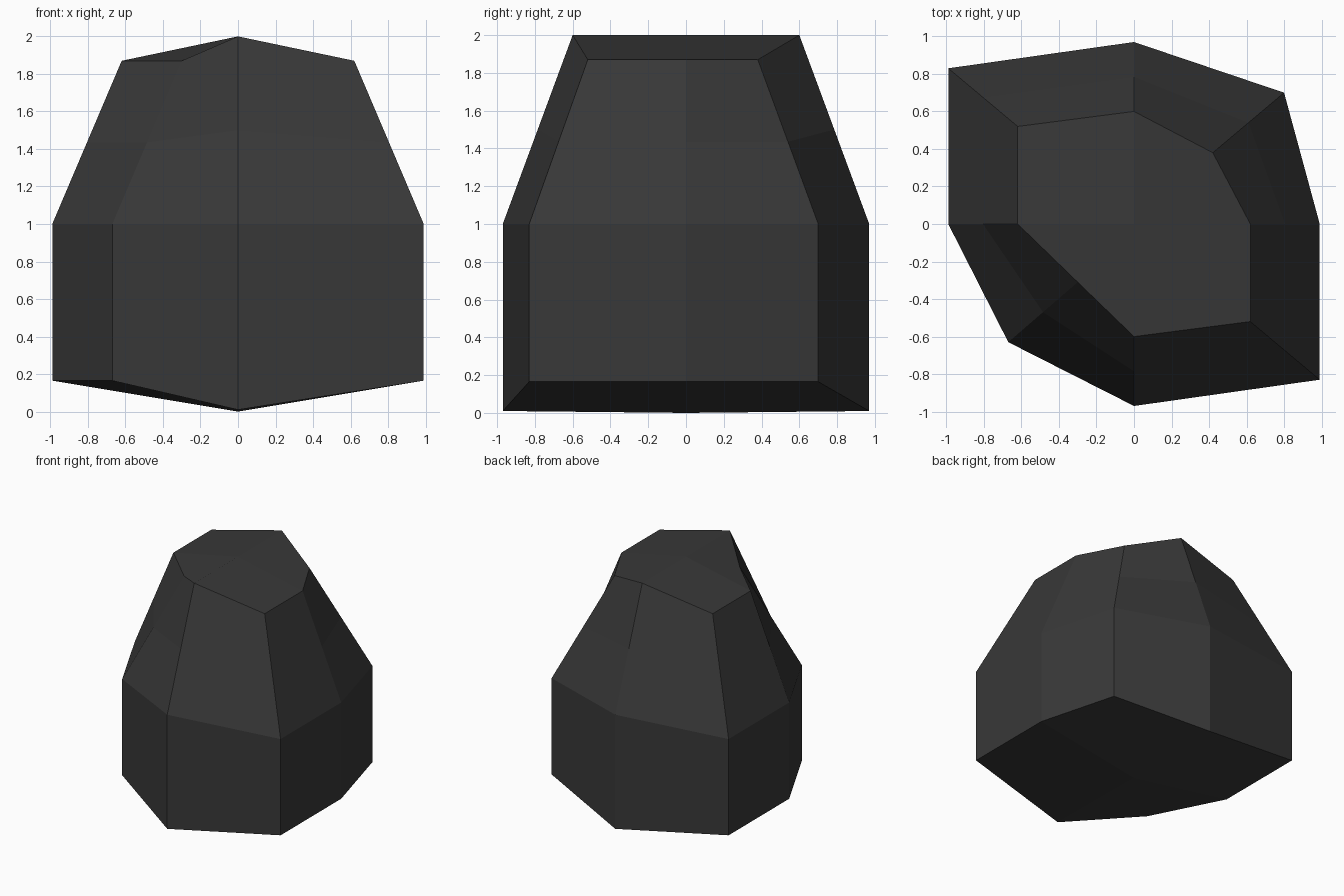
import bpy, bmesh

if "Cube" in bpy.data.objects:
    bpy.data.objects.remove(bpy.data.objects["Cube"])

# Plan outline: (x, y, top_x, top_y, on_ridge), counter-clockwise from +x
outline = [
    (0.99, 0.0, 0.62, 0.0, False),
    (0.80, 0.70, 0.42, 0.38, False),
    (0.0, 0.97, 0.0, 0.60, True),
    (-0.99, 0.83, -0.62, 0.52, False),
    (-0.99, 0.0, -0.62, 0.0, False),
    (-0.67, -0.63, -0.30, -0.31, False),
    (0.0, -0.97, 0.0, -0.60, True),
    (0.99, -0.83, 0.62, -0.52, False),
]
N = len(outline)
bm = bmesh.new()

# Rings: base, waist, halfway up the taper, crown
base = [bm.verts.new((x, y, 0.01 if r else 0.165)) for x, y, _, _, r in outline]
waist = [bm.verts.new((x, y, 1.0)) for x, y, *_ in outline]
crown = [bm.verts.new((tx, ty, 2.0 if r else 1.87)) for _, _, tx, ty, r in outline]
taper = [bm.verts.new((a.co + b.co) / 2) for a, b in zip(waist, crown)]

# Side walls
rings = [base, waist, taper, crown]
for lo, hi in zip(rings, rings[1:]):
    for i in range(N):
        j = (i + 1) % N
        bm.faces.new((lo[i], lo[j], hi[j], hi[i]))

# Ridged caps: one quad per corner, meeting at the centre
for ring, z in ((base, 0.0), (crown, 2.0)):
    centre = bm.verts.new((0, 0, z))
    for i in range(0, N, 2):
        bm.faces.new((centre, ring[i], ring[i + 1], ring[(i + 2) % N]))

bmesh.ops.recalc_face_normals(bm, faces=bm.faces)
mesh = bpy.data.meshes.new("boulder")
bm.to_mesh(mesh)
bm.free()
boulder = bpy.data.objects.new("boulder", mesh)
bpy.context.collection.objects.link(boulder)

# Dark stone
stone = bpy.data.materials.new("dark_stone")
stone.diffuse_color = (0.04, 0.04, 0.04, 1)
stone.use_nodes = True
stone.node_tree.nodes["Principled BSDF"].inputs["Base Color"].default_value = stone.diffuse_color
mesh.materials.append(stone)
